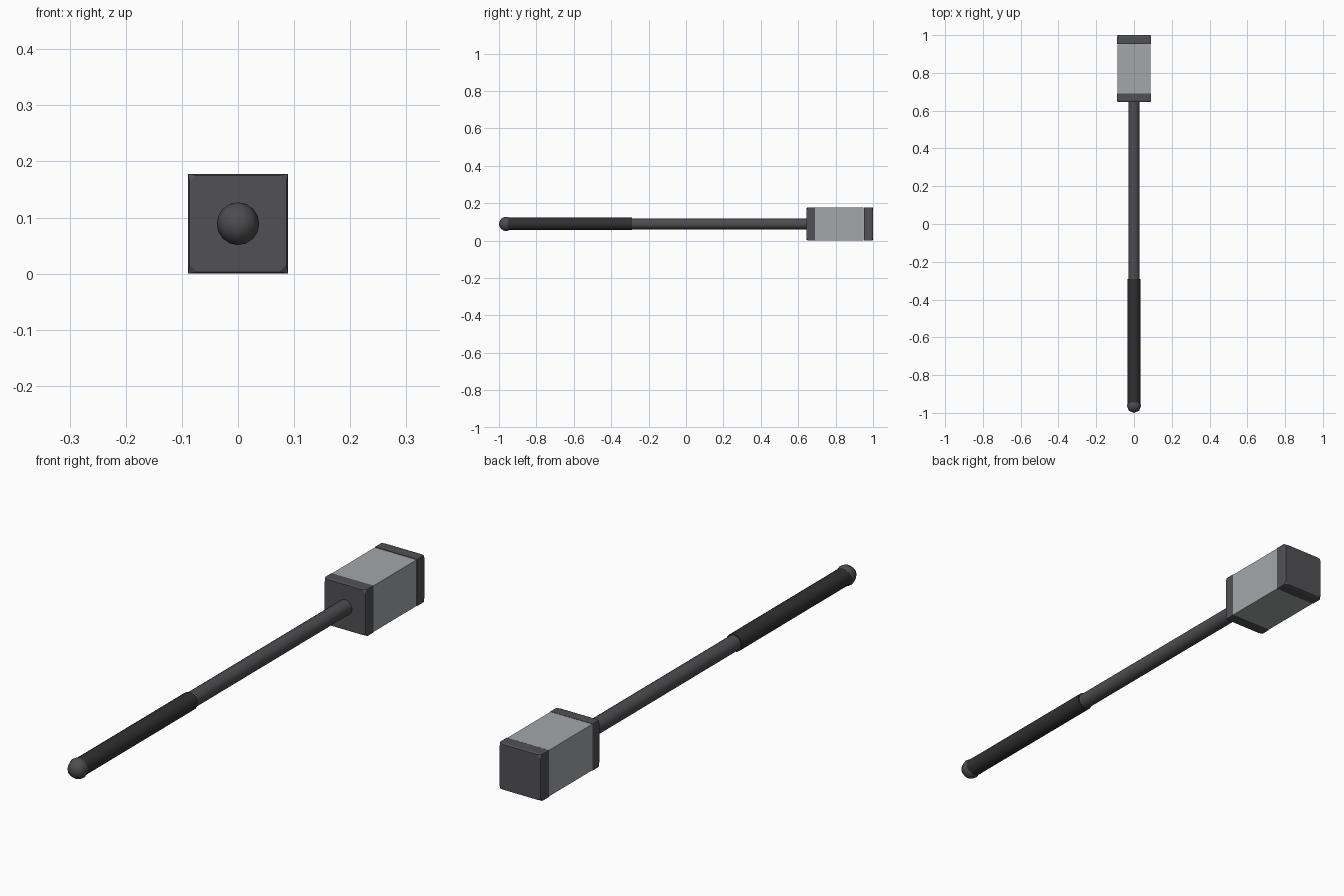
import bpy, bmesh, math
from mathutils import Matrix, Vector

if "Cube" in bpy.data.objects:
    bpy.data.objects.remove(bpy.data.objects["Cube"])

ZC = 0.089    # height of the handle axis
HALF = 0.089  # half width of the head


def material(name, rgb):
    m = bpy.data.materials.new(name)
    m.diffuse_color = (*rgb, 1)
    m.use_nodes = True
    m.node_tree.nodes["Principled BSDF"].inputs["Base Color"].default_value = m.diffuse_color
    return m


steel = material("light steel", (0.37, 0.39, 0.40))
iron = material("dark iron", (0.083, 0.081, 0.088))
shaft = material("shaft grey", (0.075, 0.075, 0.08))
rubber = material("black grip", (0.03, 0.03, 0.032))


def finish(bm, name, mat, smooth=False):
    bmesh.ops.recalc_face_normals(bm, faces=bm.faces)
    for f in bm.faces:
        f.smooth = smooth and len(f.verts) <= 4
    me = bpy.data.meshes.new(name)
    bm.to_mesh(me)
    bm.free()
    me.materials.append(mat)
    ob = bpy.data.objects.new(name, me)
    bpy.context.collection.objects.link(ob)
    return ob


def rod(name, y0, y1, r, mat, sides=16):
    bm = bmesh.new()
    mtx = Matrix.Translation((0, (y0 + y1) / 2, ZC)) @ Matrix.Rotation(math.pi / 2, 4, 'X')
    bmesh.ops.create_cone(bm, cap_ends=True, segments=sides, radius1=r, radius2=r,
                          depth=y1 - y0, matrix=mtx)
    return finish(bm, name, mat, smooth=True)


def cap(name, y_in, y_out):
    # square plate whose outer face is slightly inset with clipped corners
    edge = y_out + (0.008 if y_out < y_in else -0.008)
    inset, clip = HALF - 0.003, HALF - 0.015
    bm = bmesh.new()
    for sx in (-1, 1):
        for sz in (-1, 1):
            for y in (y_in, edge):
                bm.verts.new((sx * HALF, y, ZC + sz * HALF))
            bm.verts.new((sx * inset, y_out, ZC + sz * clip))
            bm.verts.new((sx * clip, y_out, ZC + sz * inset))
    bmesh.ops.convex_hull(bm, input=bm.verts)
    bmesh.ops.dissolve_limit(bm, angle_limit=0.01, verts=bm.verts, edges=bm.edges)
    return finish(bm, name, iron)


# head: steel block between two dark caps
bm = bmesh.new()
bmesh.ops.create_cube(bm, size=1, matrix=Matrix.Translation((0, 0.82, ZC))
                      @ Matrix.Diagonal((0.176, 0.26, 0.176, 1)))
finish(bm, "head_block", steel)
cap("rear_cap", 0.69, 0.645)
cap("striking_cap", 0.952, 1.0)

# handle with grip
rod("handle", -0.30, 0.65, 0.029, shaft)
rod("grip", -0.965, -0.29, 0.0335, rubber)

# pommel knob
bm = bmesh.new()
bmesh.ops.create_uvsphere(bm, u_segments=8, v_segments=8, radius=0.038,
                          matrix=Matrix.Translation((0, -0.962, ZC)))
finish(bm, "pommel", shaft, smooth=True)
